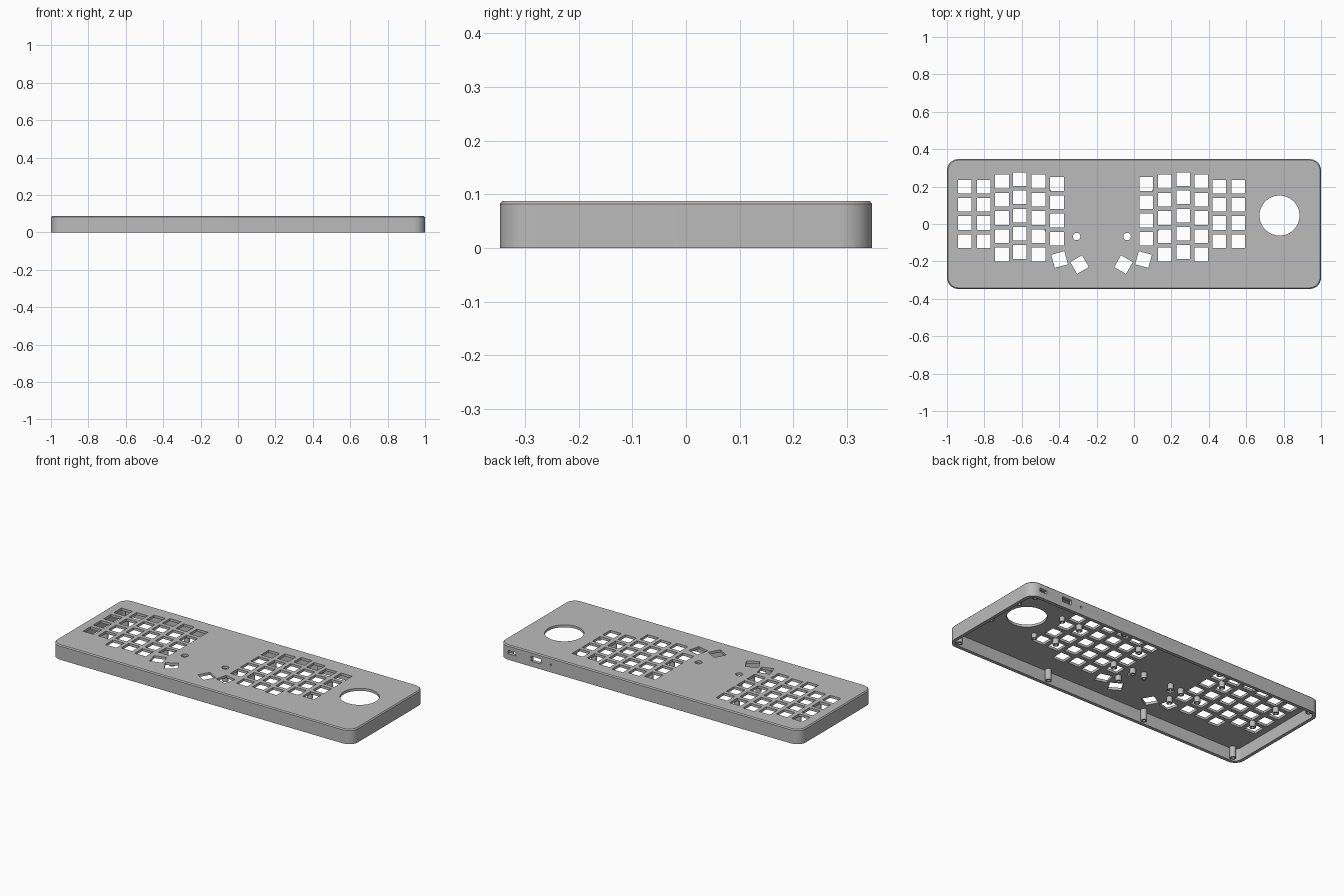
import bpy, bmesh
from math import cos, sin, pi, radians
from mathutils import Matrix, Vector

cube = bpy.data.objects.get("Cube")
if cube:
    bpy.data.objects.remove(cube)

HX, HY, H = 1.0, 0.347, 0.088      # half length, half depth, height
WALL, PLATE, CHAMFER = 0.02, 0.015, 0.006
CEILING = H - PLATE
MIRROR_X = -0.1735                 # symmetry line of the two key groups
KEY = 0.073

grey = bpy.data.materials.new("case grey")
grey.use_nodes = True
grey.diffuse_color = (0.5, 0.5, 0.5, 1)
grey.node_tree.nodes["Principled BSDF"].inputs["Base Color"].default_value = (0.5, 0.5, 0.5, 1)


def make_object(name, bm):
    bmesh.ops.recalc_face_normals(bm, faces=bm.faces)
    mesh = bpy.data.meshes.new(name)
    bm.to_mesh(mesh)
    bm.free()
    mesh.materials.append(grey)
    obj = bpy.data.objects.new(name, mesh)
    bpy.context.collection.objects.link(obj)
    return obj


def loft(bm, rings):
    """Join point rings into one closed skin with a cap at each end."""
    loops = [[bm.verts.new(p) for p in ring] for ring in rings]
    n = len(loops[0])
    for a, b in zip(loops, loops[1:]):
        for i in range(n):
            j = (i + 1) % n
            bm.faces.new((a[i], a[j], b[j], b[i]))
    bm.faces.new(loops[0])
    bm.faces.new(loops[-1])


def rounded_ring(inset, z, steps=10):
    r = 0.06 - inset
    ring = []
    for k, (sx, sy) in enumerate([(1, 1), (-1, 1), (-1, -1), (1, -1)]):
        cx, cy = sx * (HX - 0.06), sy * (HY - 0.06)
        for i in range(steps + 1):
            a = (k + i / steps) * pi / 2
            ring.append((cx + r * cos(a), cy + r * sin(a), z))
    return ring


def circle(x, y, z, r, n=24):
    return [(x + r * cos(2 * pi * i / n), y + r * sin(2 * pi * i / n), z) for i in range(n)]


def add_box(bm, centre, size, turn=0):
    m = Matrix.Translation(Vector(centre)) @ Matrix.Rotation(radians(turn), 4, "Z") @ Matrix.Diagonal((*size, 1))
    bmesh.ops.create_cube(bm, size=1, matrix=m)


def both_sides(points):
    """Points of the first group followed by their mirror images."""
    return points + [(2 * MIRROR_X - x, y, *[-t for t in rest]) for x, y, *rest in points]


# Open-bottomed shell with a chamfered top edge
bm = bmesh.new()
loft(bm, [
    rounded_ring(WALL, CEILING), rounded_ring(WALL, 0), rounded_ring(0, 0),
    rounded_ring(0, H - CHAMFER), rounded_ring(CHAMFER, H),
])
case = make_object("case_shell", bm)

# Key openings: columns of (x, top key y, number of keys), then turned thumb keys
columns = [(-0.904, 0.2, 4), (-0.803, 0.2, 4), (-0.706, 0.227, 5),
           (-0.61, 0.24, 5), (-0.511, 0.227, 5), (-0.412, 0.214, 4)]
keys = [(x, y - 0.0975 * i, 0) for x, y, count in columns for i in range(count)]
keys += [(-0.398, -0.19, 15), (-0.291, -0.217, 30)]

cut = bmesh.new()
for x, y, turn in both_sides(keys):
    add_box(cut, (x, y, H), (KEY, KEY, 0.05), turn)

# Round openings: two small ones and the large ball opening
for x, y, r, n in [(-0.307, -0.067, 0.02, 24), (-0.037, -0.067, 0.02, 24), (0.778, 0.045, 0.107, 64)]:
    loft(cut, [circle(x, y, H - 0.025, r, n), circle(x, y, H + 0.025, r, n)])

# Ports and a pin hole through the back wall
add_box(cut, (0.917, HY, 0.046), (0.05, 0.08, 0.02))
add_box(cut, (0.754, HY, 0.047), (0.065, 0.08, 0.03))
bmesh.ops.create_cone(cut, cap_ends=True, segments=16, radius1=0.006, radius2=0.006, depth=0.08,
                      matrix=Matrix.Translation((0.657, HY, 0.045)) @ Matrix.Rotation(pi / 2, 4, "X"))
cutter = make_object("opening_cutter", cut)
cutter.hide_render = True

mod = case.modifiers.new("openings", "BOOLEAN")
mod.operation = "DIFFERENCE"
mod.solver = "EXACT"
mod.object = cutter
bpy.context.view_layer.objects.active = case
bpy.ops.object.modifier_apply(modifier=mod.name)
bpy.data.objects.remove(cutter)


def posts(name, points, r, bottom):
    """Hollow screw posts hanging from the underside of the top plate."""
    bm = bmesh.new()
    for x, y in points:
        loft(bm, [circle(x, y, CEILING + 0.003, r), circle(x, y, bottom, r),
                  circle(x, y, bottom, r * 0.5), circle(x, y, bottom + 0.025, r * 0.5)])
    return make_object(name, bm)


# Screw posts: around the walls, between the keys, around the ball opening
wall_points = [(x, y) for x in (-0.945, -0.33, 0.33, 0.945) for y in (-0.312, 0.312)]
key_points = both_sides([(-0.853, 0.152), (-0.853, -0.04), (-0.461, 0.175), (-0.461, -0.03),
                         (-0.34, -0.02), (-0.265, -0.015), (-0.35, -0.125)])
ball_points = [(0.778 + dx, 0.045 + dy) for dx in (-0.148, 0.148) for dy in (-0.115, 0.115)]

parts = [case,
         posts("wall_screw_posts", wall_points, 0.017, 0.008),
         posts("board_screw_posts", key_points, 0.017, 0.04),
         posts("ball_mount_posts", ball_points, 0.015, 0.045)]

bpy.ops.object.select_all(action="DESELECT")
for obj in parts:
    obj.select_set(True)
bpy.ops.object.shade_smooth_by_angle(angle=radians(30))
